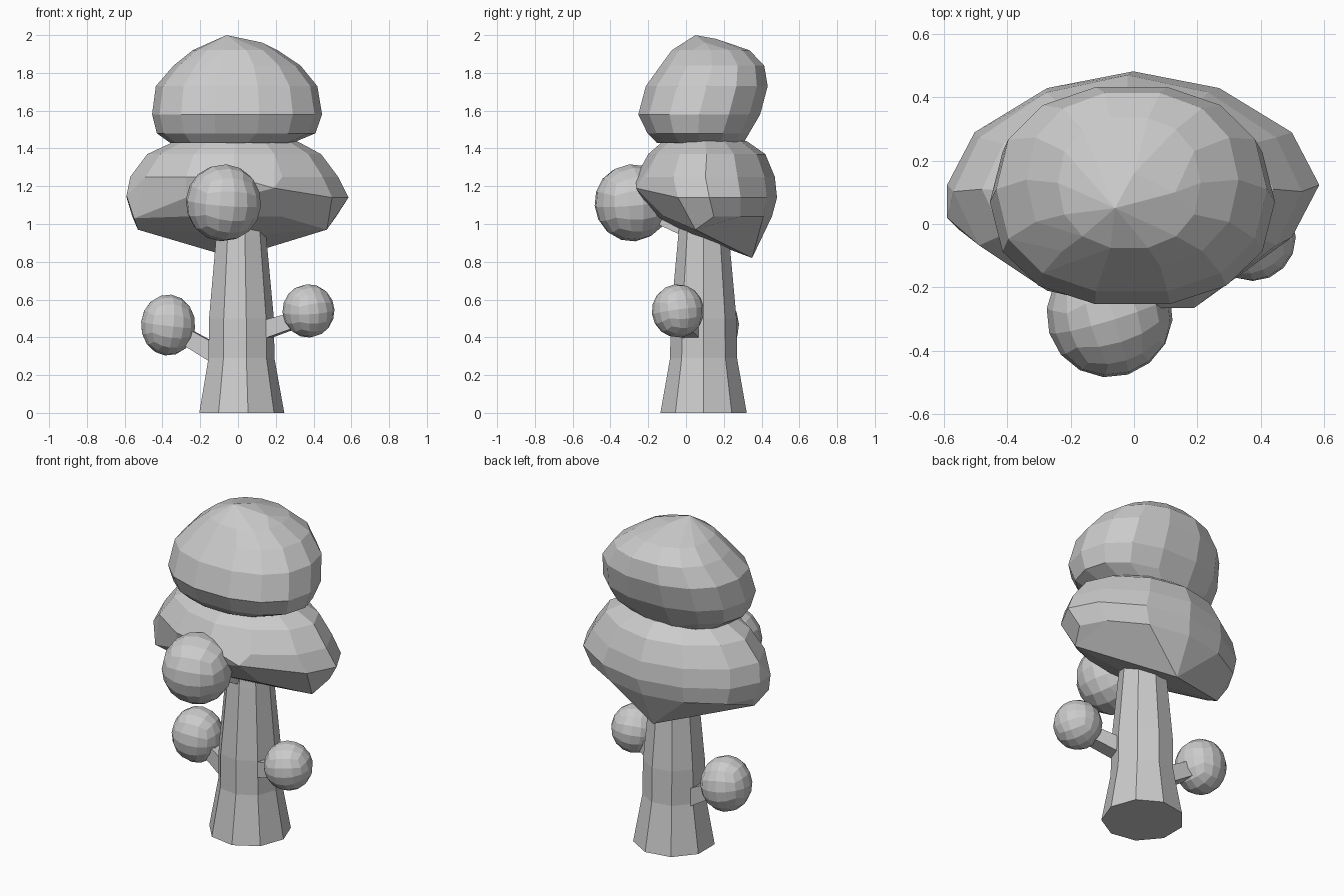
import bpy, bmesh
from math import cos, sin, tan, pi, copysign
from mathutils import Vector, Euler

if "Cube" in bpy.data.objects:
    bpy.data.objects.remove(bpy.data.objects["Cube"])


def finish(bm, name):
    bmesh.ops.recalc_face_normals(bm, faces=bm.faces[:])
    mesh = bpy.data.meshes.new(name)
    bm.to_mesh(mesh)
    bm.free()
    obj = bpy.data.objects.new(name, mesh)
    bpy.context.collection.objects.link(obj)
    return obj


def loft(name, rings):
    """Closed skin through rings of points."""
    bm = bmesh.new()
    vs = [[bm.verts.new(p) for p in r] for r in rings]
    n = len(vs[0])
    for a, b in zip(vs, vs[1:]):
        for i in range(n):
            j = (i + 1) % n
            bm.faces.new((a[i], a[j], b[j], b[i]))
    bm.faces.new(vs[0])
    bm.faces.new(vs[-1])
    return finish(bm, name)


def ring(z, x0, x1, y0, y1, n, power=2.0):
    """Level oval; power above 2 is boxier, below 2 is more pointed."""
    cx, cy, rx, ry = (x0 + x1) / 2, (y0 + y1) / 2, (x1 - x0) / 2, (y1 - y0) / 2
    pts = []
    for i in range(n):
        c, s = cos(2 * pi * i / n), sin(2 * pi * i / n)
        pts.append((cx + rx * copysign(abs(c) ** (2 / power), c),
                    cy + ry * copysign(abs(s) ** (2 / power), s), z))
    return pts


def canopy(name, levels, extra, n, power):
    """Faceted hull round oval levels plus a few corner points."""
    bm = bmesh.new()
    for lv in levels:
        for p in ring(*lv, n, power):
            bm.verts.new(p)
    for p in extra:
        bm.verts.new(p)
    bmesh.ops.convex_hull(bm, input=bm.verts[:])
    loose = [v for v in bm.verts if not v.link_faces]
    bmesh.ops.delete(bm, geom=loose, context='VERTS')
    bmesh.ops.dissolve_limit(bm, angle_limit=0.05, verts=bm.verts[:], edges=bm.edges[:])
    bmesh.ops.join_triangles(bm, faces=[f for f in bm.faces if len(f.verts) == 3],
                             angle_face_threshold=0.5, angle_shape_threshold=0.9)
    return finish(bm, name)


def leaf_ball(name, center, radii, rot):
    """Quad sphere made from a subdivided cube."""
    bm = bmesh.new()
    bmesh.ops.create_cube(bm, size=2)
    bmesh.ops.subdivide_edges(bm, edges=bm.edges[:], cuts=3, use_grid_fill=True)
    e = Euler(rot).to_matrix()
    for v in bm.verts:
        d = e @ Vector([tan(c * pi / 4) for c in v.co]).normalized()
        v.co = Vector(center) + Vector([d[k] * radii[k] for k in range(3)])
    return finish(bm, name)


def branch(name, a, b, ra, rb):
    """Tapered four-sided limb from a to b."""
    a, b = Vector(a), Vector(b)
    d = (b - a).normalized()
    side = d.cross(Vector((0, 0, 1))).normalized()
    up = side.cross(d)
    corners = [(1, 1), (-1, 1), (-1, -1), (1, -1)]
    return loft(name, [[p + side * s * r + up * t * r for s, t in corners]
                       for p, r in ((a, ra), (b, rb))])


# Nine-sided trunk
trunk = [(0, 0.232), (0.29, 0.18), (0.5, 0.177), (0.93, 0.137), (1.08, 0.12)]
loft("trunk", [ring(z, 0.013 - r, 0.013 + r, 0.093 - r, 0.093 + r, 9) for z, r in trunk])

# Large crowns
canopy("lower_crown", [
    (1.44, -0.33, 0.31, -0.12, 0.32),
    (1.37, -0.48, 0.44, -0.20, 0.42),
    (1.25, -0.57, 0.53, -0.265, 0.47),
    (1.14, -0.59, 0.585, -0.235, 0.482),
    (1.04, -0.56, 0.52, -0.16, 0.455)],
    [(0.47, 0.05, 0.97), (-0.53, 0.09, 0.97), (-0.55, -0.02, 1.03),
     (-0.59, 0.02, 1.15), (0.19, -0.265, 1.19), (0.02, 0.03, 0.94),
     (-0.02, 0.35, 0.82)], 12, 1.8)
canopy("upper_crown", [
    (1.43, -0.36, 0.29, -0.16, 0.31),
    (1.48, -0.43, 0.41, -0.21, 0.34),
    (1.58, -0.455, 0.445, -0.26, 0.40),
    (1.73, -0.435, 0.42, -0.22, 0.44),
    (1.84, -0.34, 0.33, -0.14, 0.42),
    (1.92, -0.24, 0.21, -0.08, 0.34)],
    [(-0.06, 0.05, 2.0), (0.13, 0.1, 1.96), (0, 0.16, 1.98)], 14, 2.25)

# Small leaf balls
leaf_ball("front_leaf_ball", (-0.077, -0.285, 1.112), (0.2, 0.2, 0.205), (0.1, 0.05, 0.3))
leaf_ball("left_leaf_ball", (-0.37, 0.137, 0.465), (0.146, 0.146, 0.162), (0.05, 0.1, 0.2))
leaf_ball("right_leaf_ball", (0.373, -0.043, 0.54), (0.138, 0.138, 0.142), (0.1, -0.1, 0.4))

# Branches holding the balls
branch("left_branch", (-0.08, 0.11, 0.29), (-0.32, 0.14, 0.43), 0.05, 0.042)
branch("right_branch", (0.08, 0.05, 0.42), (0.33, -0.03, 0.5), 0.05, 0.04)
branch("front_branch", (0.0, 0.06, 0.96), (-0.06, -0.22, 1.08), 0.05, 0.04)
